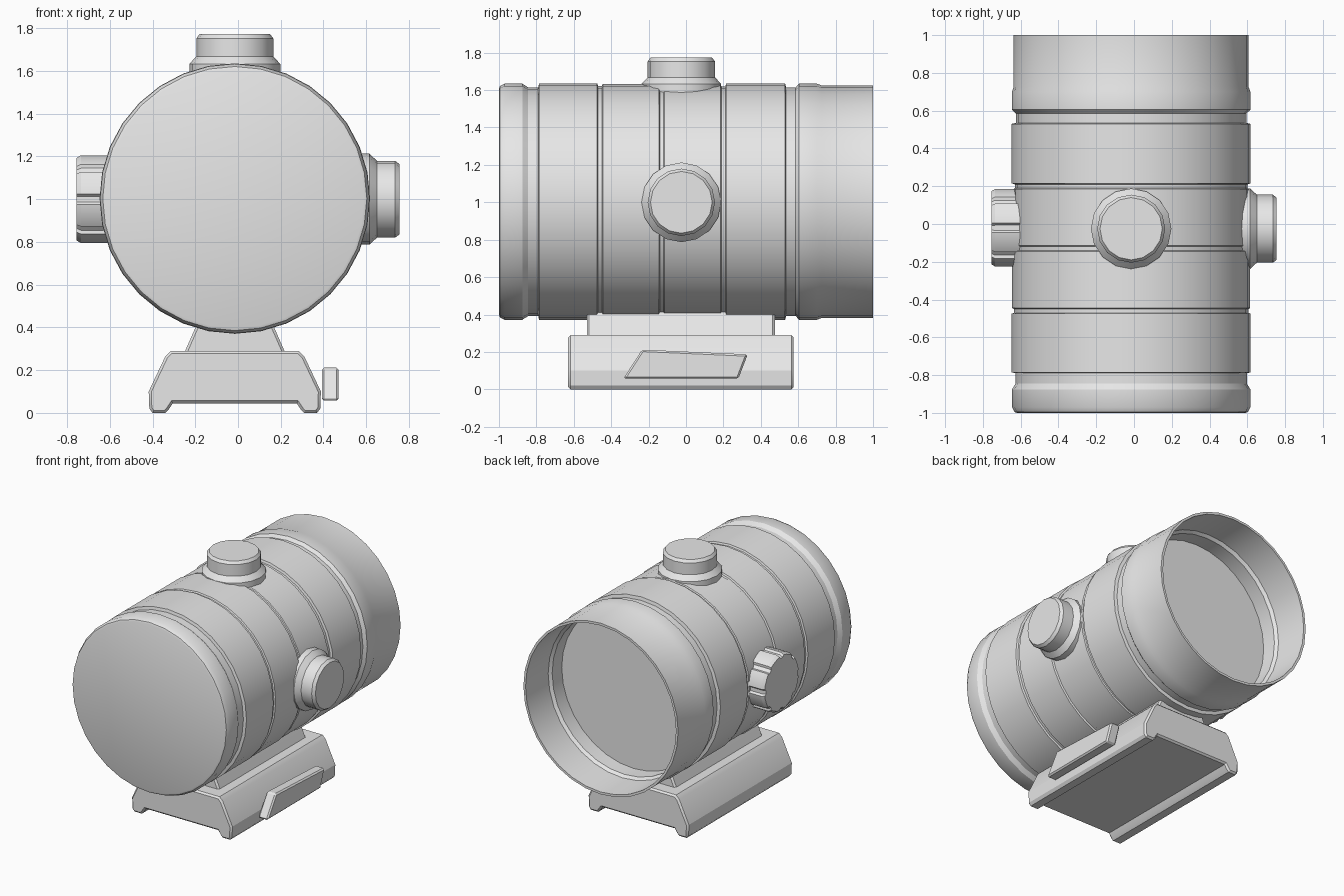
import bpy, bmesh, math
from mathutils import Matrix, Vector

if "Cube" in bpy.data.objects:
    bpy.data.objects.remove(bpy.data.objects["Cube"])

CX, CZ = -0.015, 1.003   # tube axis
KY = -0.02               # knob centre along the tube

grey = bpy.data.materials.new("light grey")
grey.diffuse_color = (0.8, 0.8, 0.8, 1)
grey.use_nodes = True
grey.node_tree.nodes["Principled BSDF"].inputs["Base Color"].default_value = grey.diffuse_color


def finish(name, bm, smooth=30):
    bmesh.ops.remove_doubles(bm, verts=bm.verts, dist=1e-5)
    bmesh.ops.recalc_face_normals(bm, faces=bm.faces)
    me = bpy.data.meshes.new(name)
    bm.to_mesh(me)
    bm.free()
    me.materials.append(grey)
    ob = bpy.data.objects.new(name, me)
    bpy.context.collection.objects.link(ob)
    bpy.ops.object.select_all(action='DESELECT')
    ob.select_set(True)
    bpy.context.view_layer.objects.active = ob
    bpy.ops.object.shade_smooth_by_angle(angle=math.radians(smooth))
    return ob


def revolve(name, profile, axis, origin, n, notch=None):
    """Turn (radius, height) points round an axis; notch(i) scales the radius of column i."""
    bm = bmesh.new()
    rot = Vector((0, 0, 1)).rotation_difference(Vector(axis)).to_matrix().to_4x4()
    mat = Matrix.Translation(origin) @ rot
    rings = []
    for r, h in profile:
        if r == 0:
            rings.append([bm.verts.new(mat @ Vector((0, 0, h)))] * n)
            continue
        ring = []
        for i in range(n):
            a, k = (2 * math.pi * i / n, 1) if notch is None else notch(i)
            ring.append(bm.verts.new(mat @ Vector((r * k * math.cos(a), r * k * math.sin(a), h))))
        rings.append(ring)
    for lo, hi in zip(rings, rings[1:]):
        for i in range(n):
            j = (i + 1) % n
            quad = list(dict.fromkeys((lo[i], lo[j], hi[j], hi[i])))
            bm.faces.new(quad)
    return finish(name, bm)


def extrude(name, points, direction, bevel=0.0):
    """Prism from a planar outline, with optional softened edges."""
    bm = bmesh.new()
    f = bm.faces.new([bm.verts.new(p) for p in points])
    res = bmesh.ops.extrude_face_region(bm, geom=[f], use_keep_orig=True)
    bmesh.ops.translate(bm, vec=direction,
                        verts=[v for v in res["geom"] if isinstance(v, bmesh.types.BMVert)])
    bmesh.ops.recalc_face_normals(bm, faces=bm.faces)
    if bevel:
        caps = [e for e in bm.edges if any(len(g.verts) == len(points) for g in e.link_faces)]
        bmesh.ops.bevel(bm, geom=caps, offset=bevel, segments=1, affect='EDGES')
    return finish(name, bm, 25)


# Sight tube: stepped bands, flush front lens, hollow rear hood
tube = [(0, -1), (0.605, -1), (0.618, -0.995), (0.631, -0.97), (0.631, -0.875), (0.612, -0.845),
        (0.612, -0.79), (0.633, -0.785), (0.633, -0.475), (0.62, -0.47), (0.62, -0.45),
        (0.63, -0.445), (0.63, -0.145), (0.618, -0.14), (0.618, -0.12), (0.624, -0.115),
        (0.624, 0.185), (0.616, 0.19), (0.616, 0.21), (0.633, 0.215), (0.633, 0.53),
        (0.61, 0.535), (0.61, 0.585), (0.631, 0.605), (0.631, 0.7), (0.622, 0.725),
        (0.622, 1), (0.605, 1), (0.598, 0.75), (0.58, 0.73), (0.58, 0.62), (0, 0.62)]
revolve("sight_tube", tube, (0, 1, 0), (CX, 0, CZ), 32)

# Adjustment turrets on top and on the right
turret = [(0, 0.52), (0.213, 0.52), (0.213, 0.63), (0.185, 0.66), (0.18, 0.665),
          (0.18, 0.75), (0.165, 0.77), (0, 0.77)]
revolve("top_turret", turret, (0, 0, 1), (CX, KY - 0.005, CZ), 16)
revolve("right_turret", [(r, h - 0.005) for r, h in turret], (1, 0, 0), (CX + 0.005, KY - 0.005, 1.0), 16)


# Battery cap on the left with eight grip notches
def grip(i):
    k, s = divmod(i, 6)
    off = (-7, -4, 4, 7, 15, 30)[s]
    return math.radians(45 * k + off), (1, 0.93, 0.93, 1, 1, 1)[s]


revolve("battery_cap", [(0, 0.5), (0.207, 0.5), (0.207, 0.72), (0.195, 0.74), (0, 0.74)],
        (-1, 0, 0), (CX, KY, 1.0), 48, grip)

# Clamp base, symmetric about the tube axis
half = [(0.29, 0.045), (0.31, 0.015), (0.325, 0), (0.385, 0), (0.4, 0.02), (0.403, 0.1),
        (0.325, 0.265), (0.3, 0.29)]
outline = half + [(-x, z) for x, z in reversed(half)]
extrude("clamp_base", [(CX + x, -0.63, z) for x, z in outline], (0, 1.205, 0), 0.012)

# Neck between base and tube
half = [(0.24, 0.27), (0.228, 0.3), (0.182, 0.405), (0.17, 0.415)]
outline = half + [(-x, z) for x, z in reversed(half)]
extrude("neck", [(CX + x, -0.53, z) for x, z in outline], (0, 1.005, 0), 0.012)

# Clamp lever on the right
lever = [(-0.335, 0.057), (-0.235, 0.212), (0.33, 0.187), (0.28, 0.057)]
extrude("clamp_lever", [(0.393, y, z) for y, z in lever], (0.077, 0, 0), 0.01)
